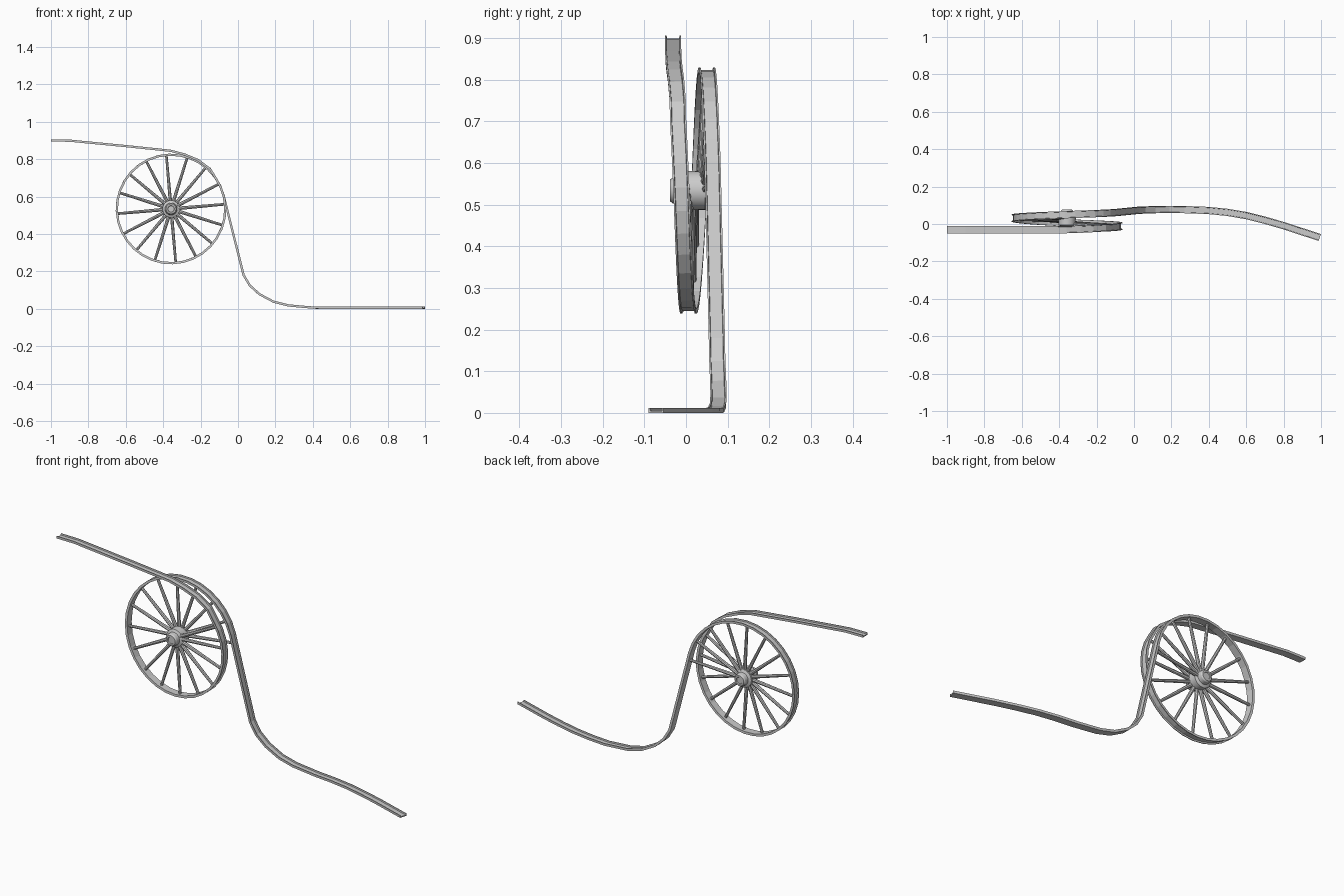
import bpy, bmesh, math
from mathutils import Vector

if "Cube" in bpy.data.objects:
    bpy.data.objects.remove(bpy.data.objects["Cube"])

CX, CZ, R = -0.358, 0.534, 0.290


def lerp_table(table, t):
    for (a, va), (b, vb) in zip(table, table[1:]):
        if t <= b:
            return va + (vb - va) * (t - a) / (b - a)
    return table[-1][1]


# Sideways drift of the loop, by clockwise angle from the top
DRIFT = [(0, -0.029), (55, -0.019), (90, -0.011), (180, 0.006),
         (270, 0.032), (360, 0.050), (450, 0.066)]


def loop_point(cw, r=R):
    a = math.radians(cw)
    return Vector((CX + r * math.sin(a), lerp_table(DRIFT, cw), CZ + r * math.cos(a)))


def new_object(name, bm):
    bmesh.ops.recalc_face_normals(bm, faces=bm.faces)
    me = bpy.data.meshes.new(name)
    bm.to_mesh(me)
    bm.free()
    ob = bpy.data.objects.new(name, me)
    bpy.context.collection.objects.link(ob)
    return ob


def sweep(name, path, profile):
    bm = bmesh.new()
    rings = []
    for i, p in enumerate(path):
        d0 = (p - path[max(i - 1, 0)]).normalized()
        d1 = (path[min(i + 1, len(path) - 1)] - p).normalized()
        t = (d0 + d1).normalized()
        n = Vector((-t.z, 0, t.x)).normalized()
        b = n.cross(t).normalized()
        rings.append([bm.verts.new(p + b * u + n * v) for u, v in profile])
    k = len(profile)
    for r0, r1 in zip(rings, rings[1:]):
        for j in range(k):
            bm.faces.new((r0[j], r0[(j + 1) % k], r1[(j + 1) % k], r1[j]))
    bm.faces.new(rings[0])
    bm.faces.new(rings[-1])
    return new_object(name, bm)


# Channel track: lead-in, helical loop, drop and curved run-out
lead_in = [(-1, -0.031, 0.9), (-0.9, -0.031, 0.899), (-0.6, -0.031, 0.870),
           (-0.36, -0.030, 0.845), (-0.285, -0.028, 0.825),
           (-0.215, -0.024, 0.796), (-0.15, -0.020, 0.748)]
run_out = [(0.03, 0.074, 0.18), (0.063, 0.075, 0.125), (0.115, 0.077, 0.078),
           (0.19, 0.078, 0.038), (0.27, 0.077, 0.018), (0.40, 0.072, 0.0065),
           (0.50, 0.062, 0.006), (0.60, 0.045, 0.006), (0.70, 0.020, 0.006),
           (0.80, -0.009, 0.006), (0.993, -0.072, 0.006)]
N = 34
loop = [loop_point(55 + (436 - 55) * i / N) for i in range(N + 1)]
path = [Vector(p) for p in lead_in] + loop + [Vector(p) for p in run_out]
channel = [(-0.019, -0.006), (0.019, -0.006), (0.0195, 0.006), (0.0155, 0.006),
           (0.0145, -0.001), (-0.0145, -0.001), (-0.0155, 0.006), (-0.0195, 0.006)]
sweep("channel_track", path, channel)


# Hub: stepped lathe profile around the y axis
def lathe(name, profile, seg=24):
    bm = bmesh.new()
    rings = []
    for r, y in profile:
        rings.append([bm.verts.new((CX + r * math.cos(2 * math.pi * i / seg), y,
                                    CZ + r * math.sin(2 * math.pi * i / seg)))
                      for i in range(seg)])
    for r0, r1 in zip(rings, rings[1:]):
        for i in range(seg):
            j = (i + 1) % seg
            bm.faces.new((r0[i], r0[j], r1[j], r1[i]))
    bm.faces.new(rings[0])
    bm.faces.new(rings[-1])
    return new_object(name, bm)


hub = lathe("hub", [(0.010, -0.034), (0.016, -0.034), (0.018, -0.038), (0.026, -0.038),
                    (0.031, -0.032), (0.033, -0.012), (0.046, -0.006), (0.047, 0.046),
                    (0.033, 0.052), (0.031, 0.072), (0.026, 0.078), (0.018, 0.078),
                    (0.016, 0.074), (0.010, 0.074)])

# Spokes follow the helix, so the overlap has a second set
for i in range(18):
    cw = 62.5 + 22.5 * i
    end = loop_point(cw, R - 0.004)
    start = loop_point(cw, 0.035)
    start.y = 0.02 + (end.y - 0.02) * 0.6
    d = end - start
    bm = bmesh.new()
    bmesh.ops.create_cone(bm, cap_ends=True, segments=8, radius1=0.0095,
                          radius2=0.007, depth=d.length)
    ob = new_object(f"spoke_{i + 1}", bm)
    ob.location = (start + end) / 2
    ob.rotation_mode = 'QUATERNION'
    ob.rotation_quaternion = d.to_track_quat('Z', 'Y')

# Smooth the hub, keeping its steps sharp
bpy.context.view_layer.objects.active = hub
hub.select_set(True)
bpy.ops.object.shade_smooth_by_angle(angle=math.radians(25))
